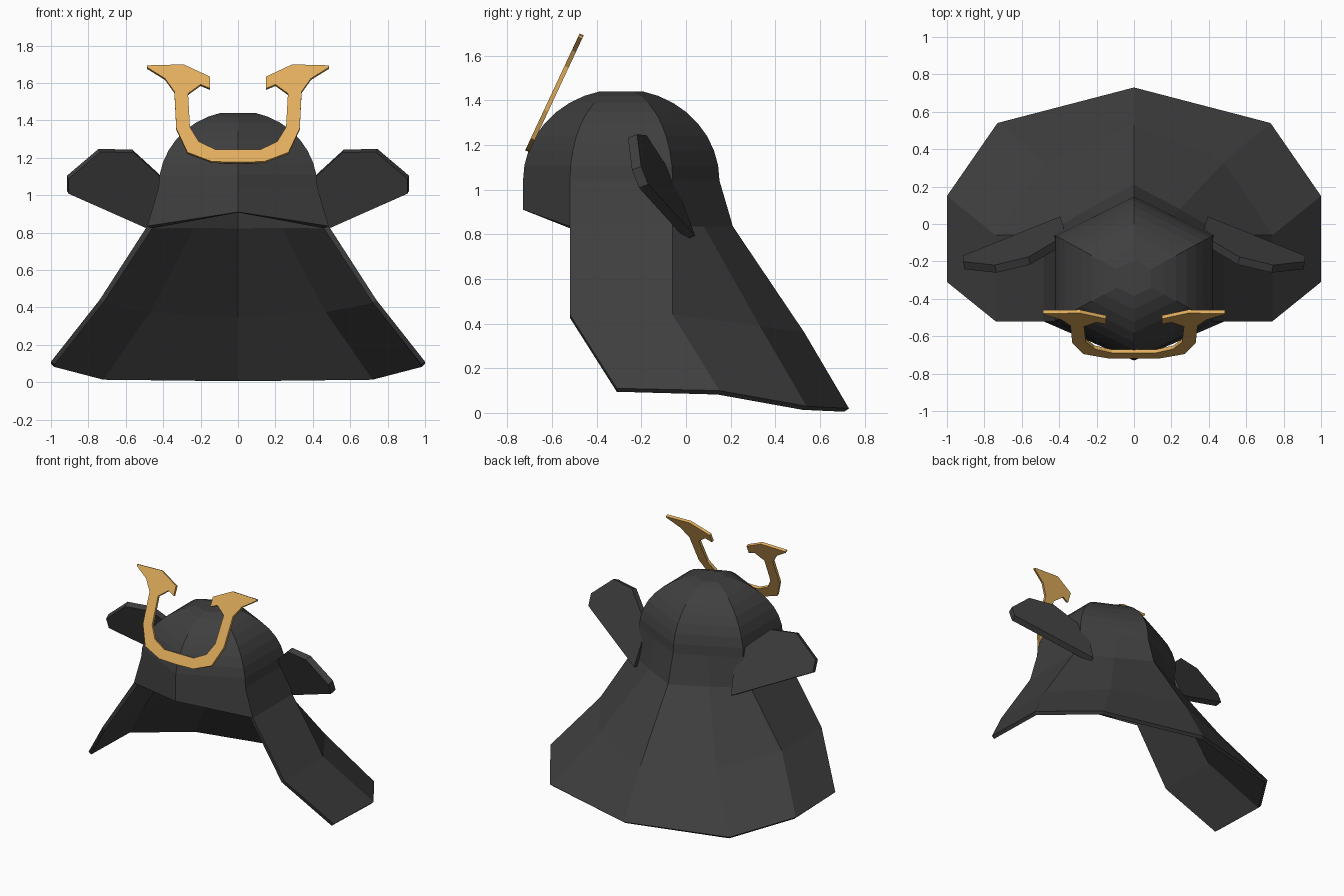
import bpy, math

if "Cube" in bpy.data.objects:
    bpy.data.objects.remove(bpy.data.objects["Cube"])

def material(name, rgb):
    m = bpy.data.materials.new(name)
    m.diffuse_color = (*rgb, 1)
    m.use_nodes = True
    m.node_tree.nodes["Principled BSDF"].inputs["Base Color"].default_value = m.diffuse_color
    return m

black = material("dark_lacquer", (0.05, 0.05, 0.05))
gold = material("gold", (0.75, 0.42, 0.11))

def mirrored_shell(name, verts, faces, thickness, offset, mat):
    """Half mesh (x >= 0), mirrored across x = 0 and given a thickness."""
    me = bpy.data.meshes.new(name)
    me.from_pydata(verts, [], faces)
    me.materials.append(mat)
    ob = bpy.data.objects.new(name, me)
    bpy.context.collection.objects.link(ob)
    mir = ob.modifiers.new("mirror", 'MIRROR')
    mir.use_axis[0] = True
    mir.merge_threshold = 0.002
    sol = ob.modifiers.new("thickness", 'SOLIDIFY')
    sol.thickness = thickness
    sol.offset = offset
    sol.use_even_offset = True
    return ob

def slab(name, outline, plane, thickness, mat):
    """Flat (x, z) outline laid on a leaning plane y = plane(x, z)."""
    verts = [(x, plane(x, z), z) for x, z in outline]
    return mirrored_shell(name, verts, [list(range(len(verts)))], thickness, 0, mat)

# Helmet bowl and neck guard: rows from the bottom up, columns front to back
rows = [
    [None, (1.0, -0.31, 0.11), (1.0, 0.15, 0.10), (0.73, 0.54, 0.03), (0, 0.73, 0.02)],
    [None, (0.74, -0.52, 0.44), (0.74, -0.06, 0.44), (0.48, 0.33, 0.39), (0, 0.53, 0.36)],
    [(0, -0.73, 0.91), (0.485, -0.52, 0.835), (0.485, -0.06, 0.835),
     (0.245, 0.08, 0.835), (0, 0.21, 0.835)],
]
# Bowl: hexagonal rings shrinking along a quarter ellipse
CY, H = -0.29, 0.41
hexagon = [(0, -0.44), (0.425, -0.23), (0.425, 0.23), (0.213, 0.335), (0, 0.44)]
RINGS = 9
for i in range(RINGS):
    t = math.radians(77.5 * i / (RINGS - 1))
    s = math.cos(t)
    rows.append([(x * s, CY + y * s, 1.04 + H * math.sin(t)) for x, y in hexagon])

verts, index = [], {}
for r, row in enumerate(rows):
    for c, p in enumerate(row):
        if p:
            index[r, c] = len(verts)
            verts.append(p)
faces = []
for r in range(len(rows) - 1):
    for c in range(4):
        quad = [(r, c), (r, c + 1), (r + 1, c + 1), (r + 1, c)]
        if all(q in index for q in quad):
            faces.append([index[q] for q in quad])
faces.append([index[len(rows) - 1, c] for c in range(5)])
mirrored_shell("helmet_shell", verts, faces, 0.025, -1, black)

# Side wings
wing = [(0.39, 0.785), (0.91, 1.016), (0.91, 1.096), (0.74, 1.24),
        (0.56, 1.235), (0.42, 1.107), (0.37, 0.95)]
slab("side_wings", wing, lambda x, z: 0.42 - 0.228 * x - 0.396 * z, 0.045, black)

# Gold horned crest, leaning back
crest = [(0, 1.172), (0.14, 1.176), (0.27, 1.225), (0.33, 1.353), (0.34, 1.55),
         (0.39, 1.62), (0.487, 1.68), (0.487, 1.69), (0.29, 1.695), (0.15, 1.63),
         (0.15, 1.567), (0.2, 1.588), (0.267, 1.54), (0.257, 1.36),
         (0.21, 1.283), (0.12, 1.24), (0, 1.24)]
slab("front_crest", crest, lambda x, z: -0.712 + (z - 1.17) * 0.466, 0.02, gold)
